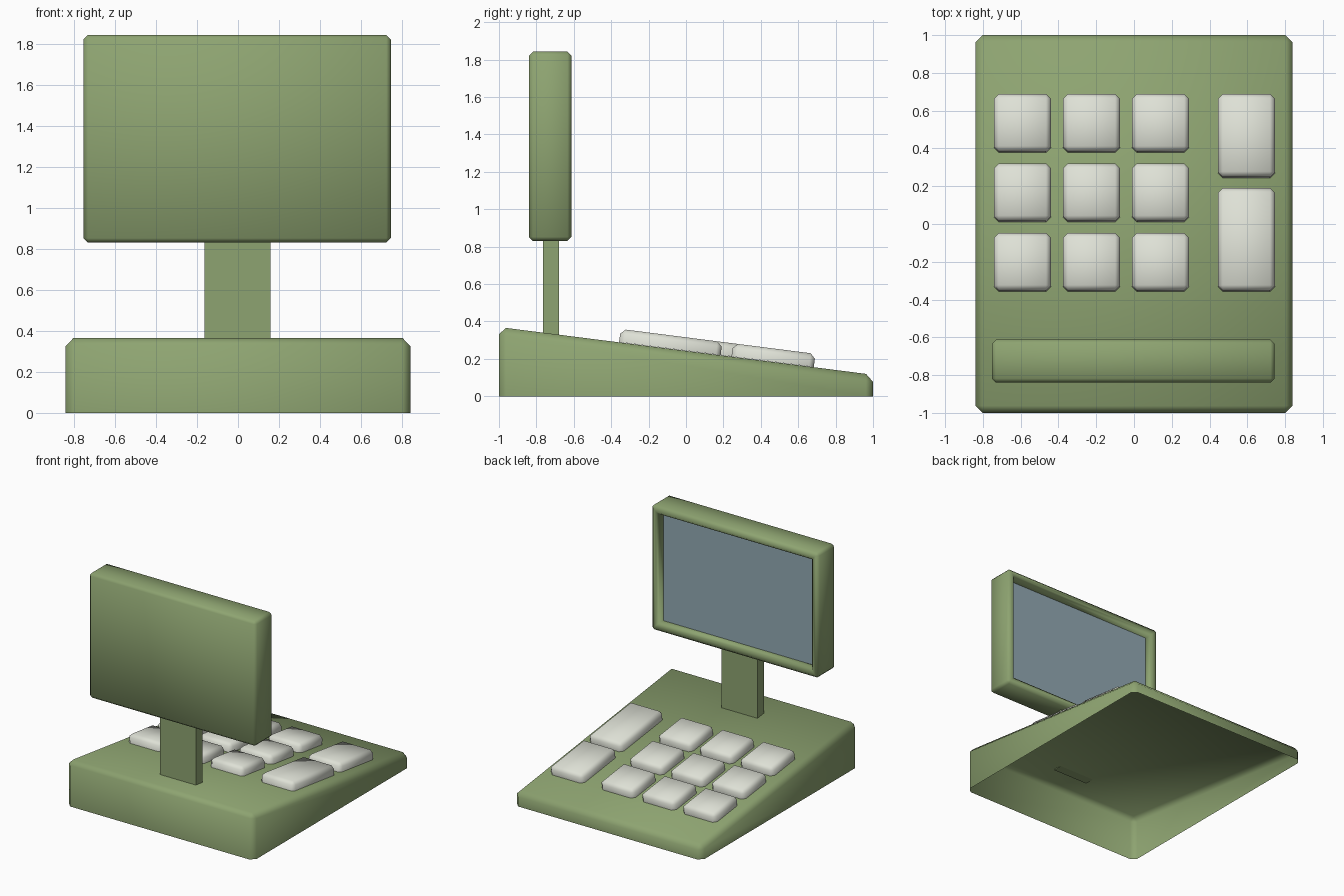
import bpy, bmesh, math
from mathutils import Vector, Matrix

if "Cube" in bpy.data.objects:
    bpy.data.objects.remove(bpy.data.objects["Cube"])


def material(name, rgb):
    m = bpy.data.materials.new(name)
    m.diffuse_color = (*rgb, 1)
    m.use_nodes = True
    m.node_tree.nodes["Principled BSDF"].inputs["Base Color"].default_value = m.diffuse_color
    return m


GREEN = material("sage_green", (0.27, 0.37, 0.165))
WHITE = material("key_white", (0.73, 0.75, 0.67))
BLUE = material("screen_blue", (0.29, 0.40, 0.45))

SLOPE = -0.1276                      # tilt of the keypad surface


def surface_z(y):
    return 0.2425 + SLOPE * y


def finish(bm, name, mats, smooth=True):
    for f in bm.faces:
        f.smooth = smooth and f.material_index == 0
    me = bpy.data.meshes.new(name)
    bm.to_mesh(me)
    bm.free()
    for m in mats:
        me.materials.append(m)
    ob = bpy.data.objects.new(name, me)
    bpy.context.collection.objects.link(ob)
    return ob


def box(lo, hi):
    bm = bmesh.new()
    bmesh.ops.create_cube(bm, size=1)
    lo, hi = Vector(lo), Vector(hi)
    for v in bm.verts:
        v.co = (lo + hi) / 2 + v.co * (hi - lo)
    return bm


def bevel(bm, edges, w):
    bmesh.ops.bevel(bm, geom=edges, offset=w, offset_type='OFFSET', segments=1,
                    profile=0.5, affect='EDGES', clamp_overlap=True)


def open_bottom(bm):
    bm.normal_update()
    low = min(bm.faces, key=lambda f: f.normal.z)
    bmesh.ops.delete(bm, geom=[low], context='FACES')


# Wedge body: a shell with an open underside
bm = box((-0.84, -1, 0), (0.84, 1, 1))
for v in bm.verts:
    if v.co.z > 0.5:
        v.co.z = surface_z(v.co.y)
open_bottom(bm)
bevel(bm, [e for e in bm.edges if not e.is_boundary], 0.038)
finish(bm, "body", [GREEN])

# Neck
finish(box((-0.163, -0.765, 0.33), (0.158, -0.68, 0.85)), "neck", [GREEN], False)

# Monitor with a recessed screen facing +y
bm = box((-0.753, -0.84, 0.83), (0.745, -0.612, 1.843))
bevel(bm, bm.edges[:], 0.022)
bm.normal_update()
face = max(bm.faces, key=lambda f: f.normal.y * f.calc_area())
bmesh.ops.inset_region(bm, faces=[face], thickness=0.062)
lip = list(face.edges)
res = bmesh.ops.inset_region(bm, faces=[face], thickness=0.002)
bmesh.ops.translate(bm, verts=face.verts[:], vec=(0, -0.065, 0))
face.material_index = 1
bevel(bm, lip, 0.018)
finish(bm, "monitor", [GREEN, BLUE])


# Keys lying on the sloped surface
def key(name, x0, x1, y0, y1):
    a = math.atan(SLOPE)
    yc = (y0 + y1) / 2
    half = (y1 - y0) / 2 / math.cos(a)
    bm = box((-(x1 - x0) / 2, -half, 0.001), ((x1 - x0) / 2, half, 0.072))
    open_bottom(bm)
    bevel(bm, [e for e in bm.edges if not e.is_boundary], 0.026)
    bm.transform(Matrix.Translation(((x0 + x1) / 2, yc, surface_z(yc)))
                 @ Matrix.Rotation(a, 4, 'X'))
    finish(bm, name, [WHITE])


for r in range(3):
    for c in range(3):
        x, y = -0.742 + 0.366 * c, -0.358 + 0.368 * r
        key(f"number_key_{r}_{c}", x, x + 0.302, y, y + 0.305)
key("tall_key_back", 0.444, 0.746, -0.358, 0.185)
key("tall_key_front", 0.444, 0.746, 0.243, 0.683)
